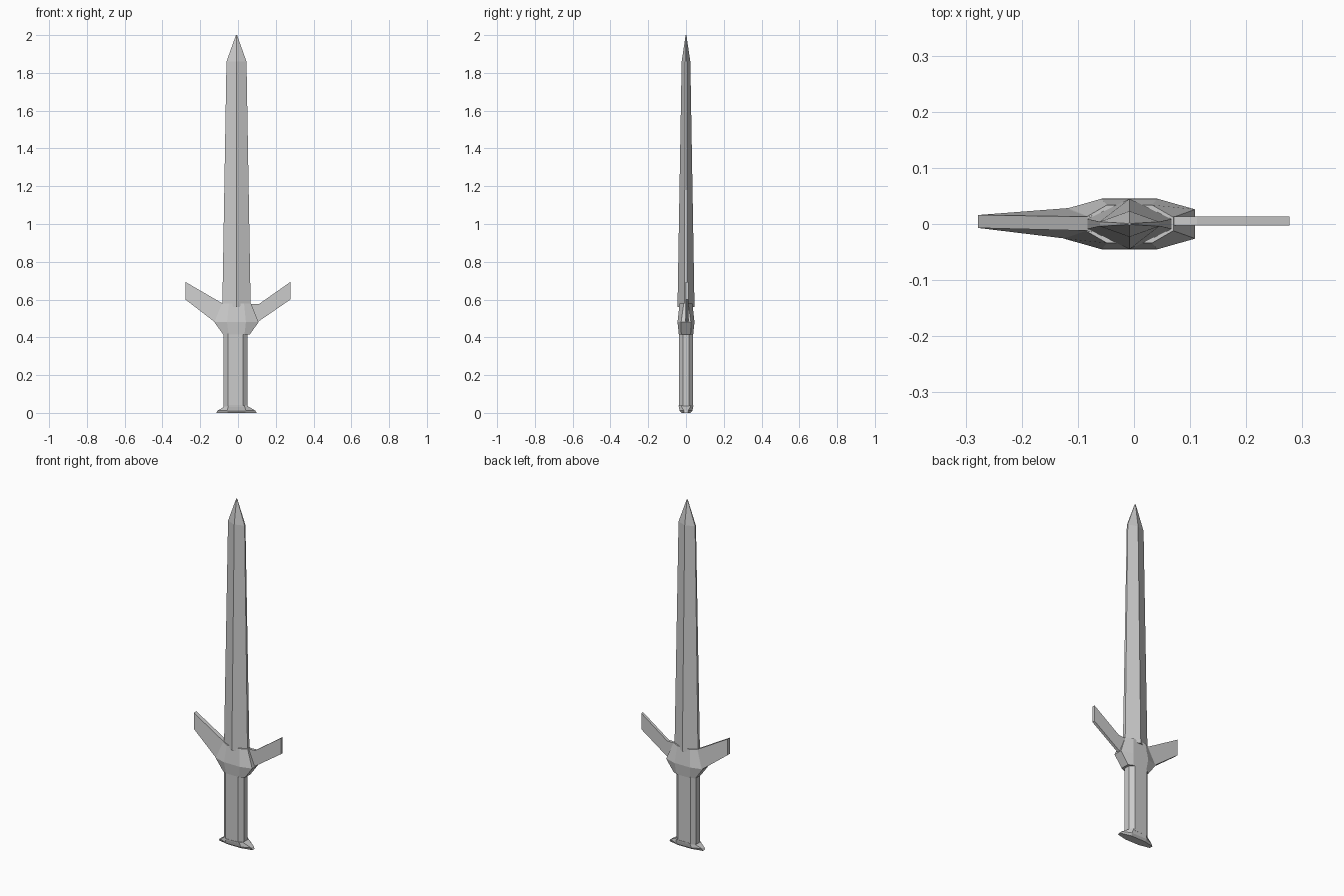
import bpy, bmesh

if "Cube" in bpy.data.objects:
    bpy.data.objects.remove(bpy.data.objects["Cube"])

CX = -0.008  # centre line of blade


def loft(name, rings):
    """Skin a stack of equal-length point rings and cap both ends."""
    bm = bmesh.new()
    vs = [[bm.verts.new(p) for p in r] for r in rings]
    n = len(rings[0])
    for a, b in zip(vs, vs[1:]):
        for i in range(n):
            j = (i + 1) % n
            bm.faces.new((a[i], a[j], b[j], b[i]))
    bm.faces.new(vs[0][::-1])
    bm.faces.new(vs[-1])
    bmesh.ops.remove_doubles(bm, verts=bm.verts, dist=1e-5)
    bmesh.ops.recalc_face_normals(bm, faces=bm.faces)
    me = bpy.data.meshes.new(name)
    bm.to_mesh(me)
    bm.free()
    ob = bpy.data.objects.new(name, me)
    bpy.context.collection.objects.link(ob)
    return ob


def ring(z, half_x, edge_y, mid_x, mid_y, cx=CX):
    """Eight-sided ring: flat end edges plus front and back flats."""
    pts = [(half_x, -edge_y), (half_x, edge_y), (mid_x, mid_y), (-mid_x, mid_y),
           (-half_x, edge_y), (-half_x, -edge_y), (-mid_x, -mid_y), (mid_x, -mid_y)]
    return [(cx + x, y, z) for x, y in pts]


def ridge(z, half_x, edge_y, mid_y, cx=CX):
    """Six-sided ring: narrow flat edges and a central ridge."""
    pts = [(half_x, -edge_y), (half_x, edge_y), (0, mid_y),
           (-half_x, edge_y), (-half_x, -edge_y), (0, -mid_y)]
    return [(cx + x, y, z) for x, y in pts]


def quad(x0, z0, y0a, y0b, x1, z1, y1a, y1b):
    """Wing cross-section from a lower edge to an upper edge."""
    return [(x0, y0a, z0), (x0, y0b, z0), (x1, y1b, z1), (x1, y1a, z1)]


# Blade with central ridge and a point
loft("blade", [ridge(0.56, 0.075, 0.009, 0.045),
               ridge(1.86, 0.053, 0.004, 0.023),
               ridge(2.0, 0.003, 0.001, 0.002)])

# Guard body flaring out of the grip
loft("guard_body", [ring(0.415, 0.07, 0.025, 0.042, 0.038),
                    ring(0.48, 0.117, 0.026, 0.05, 0.045),
                    ring(0.578, 0.078, 0.012, 0.04, 0.034)])

# Left wing tapers out of the body, right wing is a thin slab
loft("left_wing", [quad(-0.05, 0.445, -0.034, 0.036, -0.06, 0.575, -0.018, 0.018),
                   quad(-0.122, 0.48, -0.026, 0.028, -0.083, 0.58, -0.012, 0.013),
                   quad(-0.278, 0.60, -0.007, 0.016, -0.278, 0.693, -0.007, 0.016)])
loft("right_wing", [quad(0.06, 0.45, -0.003, 0.013, 0.06, 0.575, -0.003, 0.013),
                    quad(0.11, 0.485, -0.003, 0.013, 0.112, 0.577, -0.003, 0.013),
                    quad(0.277, 0.60, -0.003, 0.013, 0.277, 0.693, -0.003, 0.013)])

# Grip, eight-sided
loft("grip", [ring(z, 0.063, 0.017, 0.04, 0.038, cx=-0.014) for z in (0.03, 0.42)])

# Pommel flaring to the base
loft("pommel", [ring(0.0, 0.107, 0.01, 0.045, 0.024),
                ring(0.012, 0.1, 0.012, 0.05, 0.034),
                ring(0.038, 0.055, 0.026, 0.042, 0.039)])
